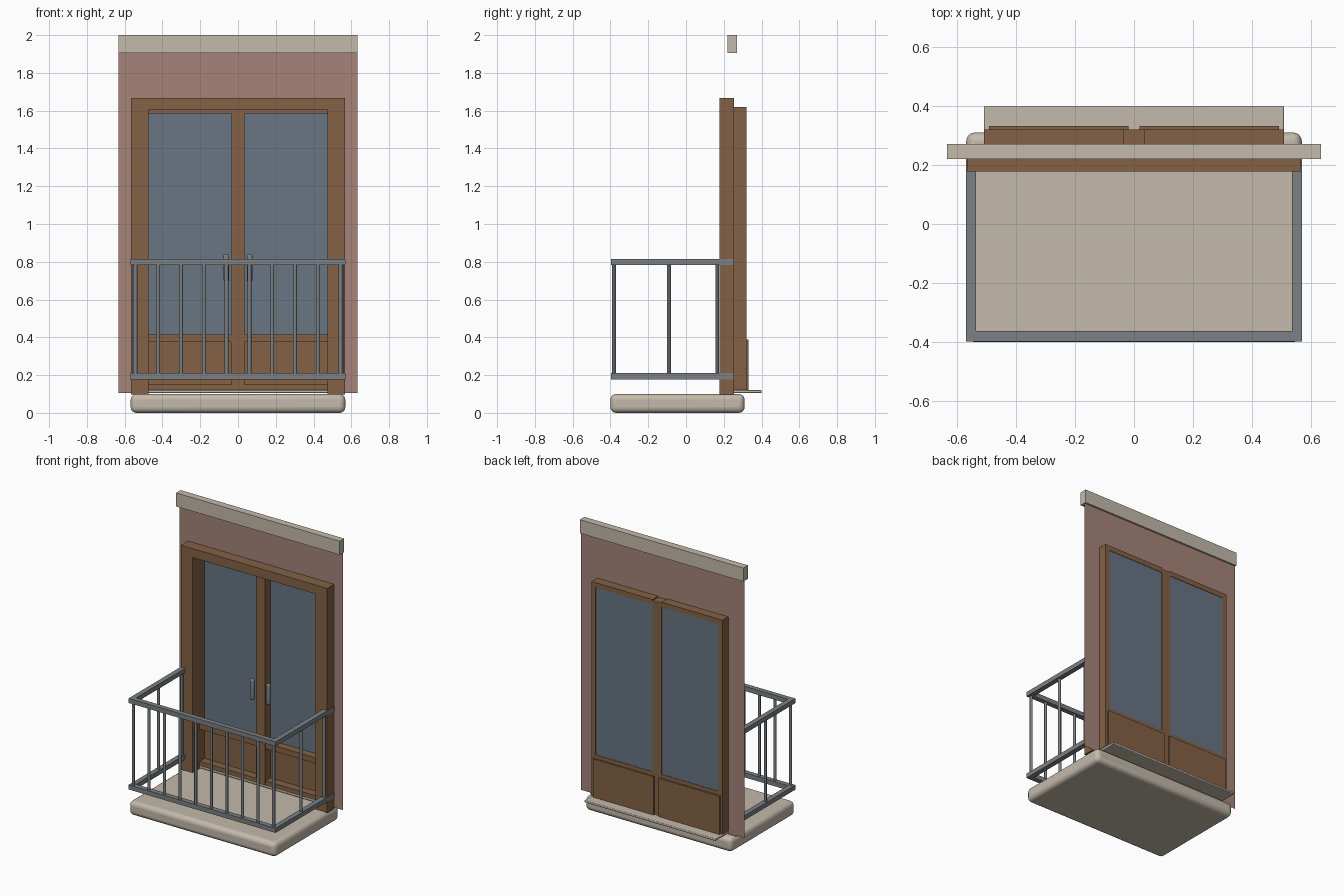
import bpy

if "Cube" in bpy.data.objects:
    bpy.data.objects.remove(bpy.data.objects["Cube"])


def mat(name, r, g, b):
    m = bpy.data.materials.new(name)
    m.diffuse_color = (r, g, b, 1)
    m.use_nodes = True
    m.node_tree.nodes["Principled BSDF"].inputs["Base Color"].default_value = m.diffuse_color
    return m


STONE = mat("stone", 0.55, 0.49, 0.41)
WOOD = mat("wood", 0.23, 0.12, 0.06)
METAL = mat("metal", 0.20, 0.22, 0.23)
GLASS = mat("glass", 0.14, 0.18, 0.23)
PLASTER = mat("plaster", 0.38, 0.23, 0.19)


def box(name, x, y, z, m, bevel=0, segments=4):
    """Box from (min, max) ranges on each axis."""
    bpy.ops.mesh.primitive_cube_add(size=1, location=[(a + b) / 2 for a, b in (x, y, z)])
    o = bpy.context.object
    o.name = name
    o.scale = [b - a for a, b in (x, y, z)]
    bpy.ops.object.transform_apply(location=False, rotation=False, scale=True)
    o.data.materials.append(m)
    if bevel:
        mod = o.modifiers.new("round", 'BEVEL')
        mod.width, mod.segments = bevel, segments
        bpy.ops.object.shade_smooth_by_angle()
    return o


def span(s, a, b):
    """Mirror an x range to side s."""
    return tuple(sorted((s * a, s * b)))


def bar(x, y):
    bpy.ops.mesh.primitive_cylinder_add(vertices=12, radius=0.01, depth=0.59, location=(x, y, 0.4975))
    o = bpy.context.object
    o.name = "baluster"
    o.data.materials.append(METAL)
    bpy.ops.object.shade_smooth_by_angle()


# Balcony slab, cornice and sill
box("balcony_slab", (-0.568, 0.568), (-0.4, 0.31), (0, 0.1), STONE, 0.03)
box("cornice", (-0.633, 0.633), (0.22, 0.27), (1.905, 2.0), STONE)
box("door_sill", (-0.507, 0.507), (0.25, 0.4), (0.105, 0.12), STONE, 0.004, 2)

# Thin wall sheet around the door opening
W, O, ZB, ZO, ZT, Y = 0.632, 0.5, 0.105, 1.615, 1.905, 0.257
pts = [(-W, ZB), (-O, ZB), (-O, ZO), (O, ZO), (O, ZB), (W, ZB), (W, ZO), (W, ZT), (-W, ZT), (-W, ZO)]
me = bpy.data.meshes.new("wall")
me.from_pydata([(x, Y, z) for x, z in pts], [], [(0, 1, 2, 9), (4, 5, 6, 3), (9, 2, 3, 6, 7, 8)])
me.materials.append(PLASTER)
bpy.context.collection.objects.link(bpy.data.objects.new("wall", me))

# Front door frame
box("frame_head", (-0.566, 0.566), (0.178, 0.255), (1.605, 1.668), WOOD)
for s in (-1, 1):
    box("frame_jamb", span(s, 0.475, 0.566), (0.178, 0.255), (0.097, 1.605), WOOD)

# Door leaves
LY = (0.255, 0.32)
box("centre_stile", (-0.035, 0.035), (0.25, 0.32), (0.12, 1.612), WOOD)
for s in (-1, 1):
    box("outer_stile", span(s, 0.475, 0.507), LY, (0.12, 1.62), WOOD)
    inner = span(s, 0.035, 0.475)
    for z in ((0.12, 0.15), (0.375, 0.415), (1.585, 1.62)):
        box("door_rail", inner, LY, z, WOOD)
    box("glass_pane", inner, (0.309, 0.317), (0.415, 1.585), GLASS)
    box("door_panel", span(s, 0.019, 0.49), (0.31, 0.331), (0.12, 0.388), WOOD)
    box("door_handle", span(s, 0.047, 0.077), (0.235, 0.262), (0.695, 0.84), METAL, 0.01, 3)

# Railing
for z in ((0.178, 0.21), (0.783, 0.815)):
    box("front_rail", (-0.569, 0.569), (-0.397, -0.362), z, METAL)
    for s in (-1, 1):
        box("side_rail", span(s, 0.534, 0.569), (-0.362, 0.255), z, METAL)
for i in range(10):
    bar(-0.543 + i * 1.086 / 9, -0.381)
for s in (-1, 1):
    for y in (-0.09, 0.165):
        bar(s * 0.551, y)
